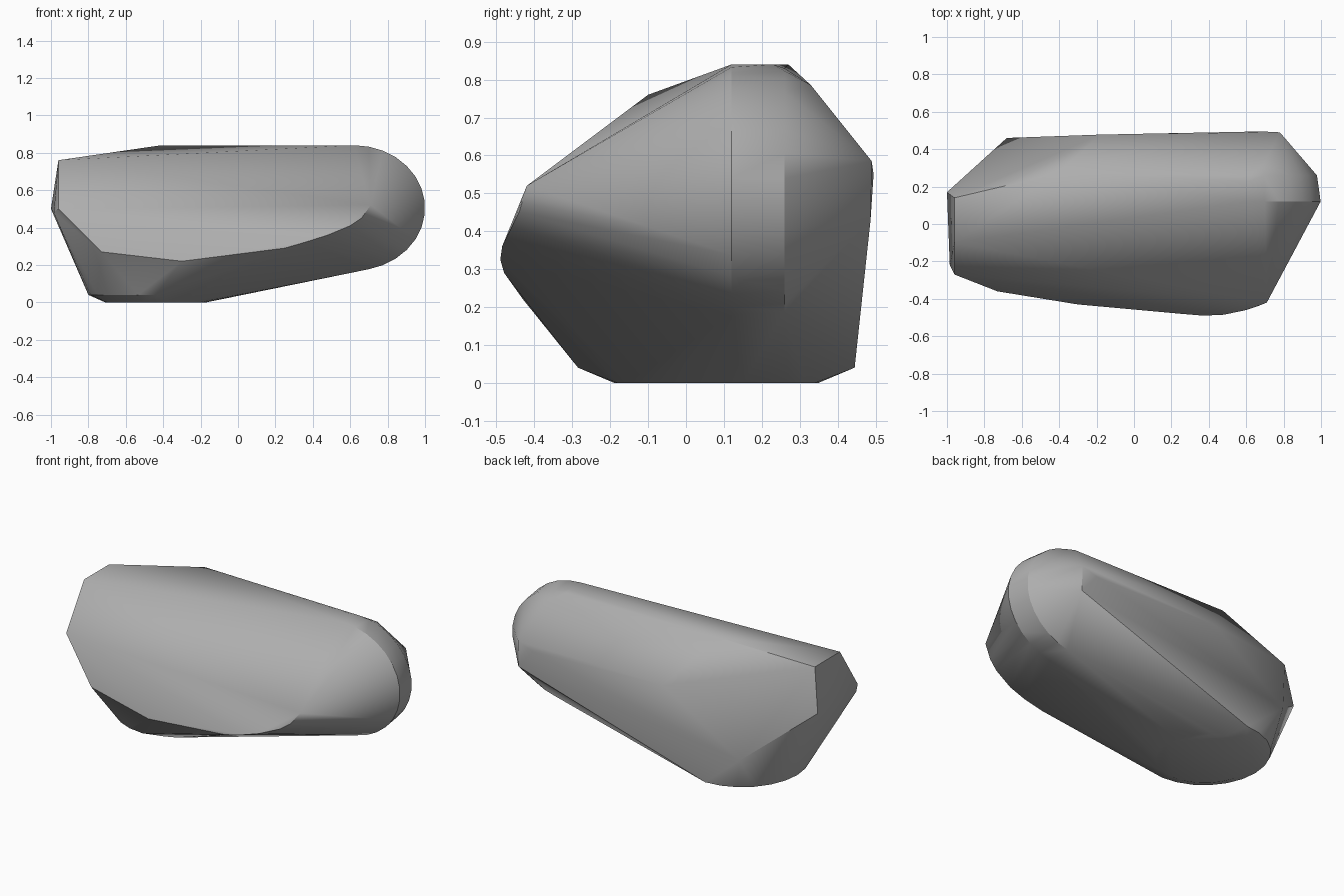
import bpy
import bmesh
from math import cos, sin, radians
from mathutils import Vector

default_cube = bpy.data.objects.get("Cube")
if default_cube:
    bpy.data.objects.remove(default_cube, do_unlink=True)


def make_material(name, colour):
    material = bpy.data.materials.new(name)
    material.use_nodes = True
    material.diffuse_color = colour
    shader = material.node_tree.nodes["Principled BSDF"]
    shader.inputs["Base Color"].default_value = colour
    return material


def arc(centre, axis_a, axis_b, start, end, steps):
    """Points along an elliptical arc spanned by two axis vectors."""
    centre, axis_a, axis_b = Vector(centre), Vector(axis_a), Vector(axis_b)
    points = []
    for step in range(steps + 1):
        angle = radians(start + (end - start) * step / steps)
        points.append(centre + axis_a * cos(angle) + axis_b * sin(angle))
    return points


def hull_object(name, points, material):
    """Wrap a convex stone surface around the given points."""
    mesh = bpy.data.meshes.new(name)
    bm = bmesh.new()
    for point in points:
        bm.verts.new(point)
    bmesh.ops.convex_hull(bm, input=bm.verts[:])
    loose = [vert for vert in bm.verts if not vert.link_faces]
    bmesh.ops.delete(bm, geom=loose, context="VERTS")
    bmesh.ops.recalc_face_normals(bm, faces=bm.faces[:])
    bm.to_mesh(mesh)
    bm.free()
    mesh.materials.append(material)
    stone = bpy.data.objects.new(name, mesh)
    bpy.context.collection.objects.link(stone)
    return stone


# Rounded end: an outer rim and a slightly smaller rim behind it
outer_rim = arc((.62, .12, .505), (.38, 0, 0), (0, 0, .335), 90, -78, 14)
inner_rim = arc((.62, .26, .505), (.36, 0, 0), (0, 0, .325), 90, -78, 14)

# Flat base with a worn edge around its outer half
base = arc((-.44, .08, 0), (.27, 0, 0), (0, .27, 0), 0, 345, 23)
worn_edge = arc((-.44, .08, .04), (.36, 0, 0), (0, .365, 0), 90, 270, 12)

# Crown and blunt narrow end
crown = [(.62, .23, .84), (-.41, .27, .84), (-.96, -.1, .76), (-.96, .14, .76)]
blunt_end = [(-1, .17, .5), (-.96, -.27, .5), (-.985, -.22, .48)]

# Front belly ridge, running from the rounded end to the blunt end
belly = [
    (.71, -.42, .52), (.66, -.44, .45), (.6, -.46, .41), (.48, -.485, .36),
    (.37, -.49, .325), (.25, -.48, .29), (-.3, -.43, .22), (-.73, -.36, .27),
]

# Rear wall
rear = [
    (-.68, .46, .24), (-.18, .478, .57), (.68, .495, .55), (.78, .49, .585),
    (.78, .487, .43), (.7, .33, .785),
]

stone_grey = make_material("stone grey", (.42, .42, .42, 1))
rock = hull_object(
    "rock",
    outer_rim + inner_rim + base + worn_edge + crown + blunt_end + belly + rear,
    stone_grey,
)

# Soft faces with the strong creases kept sharp
bpy.ops.object.select_all(action="DESELECT")
rock.select_set(True)
bpy.context.view_layer.objects.active = rock
bpy.ops.object.shade_smooth_by_angle(angle=radians(30))
